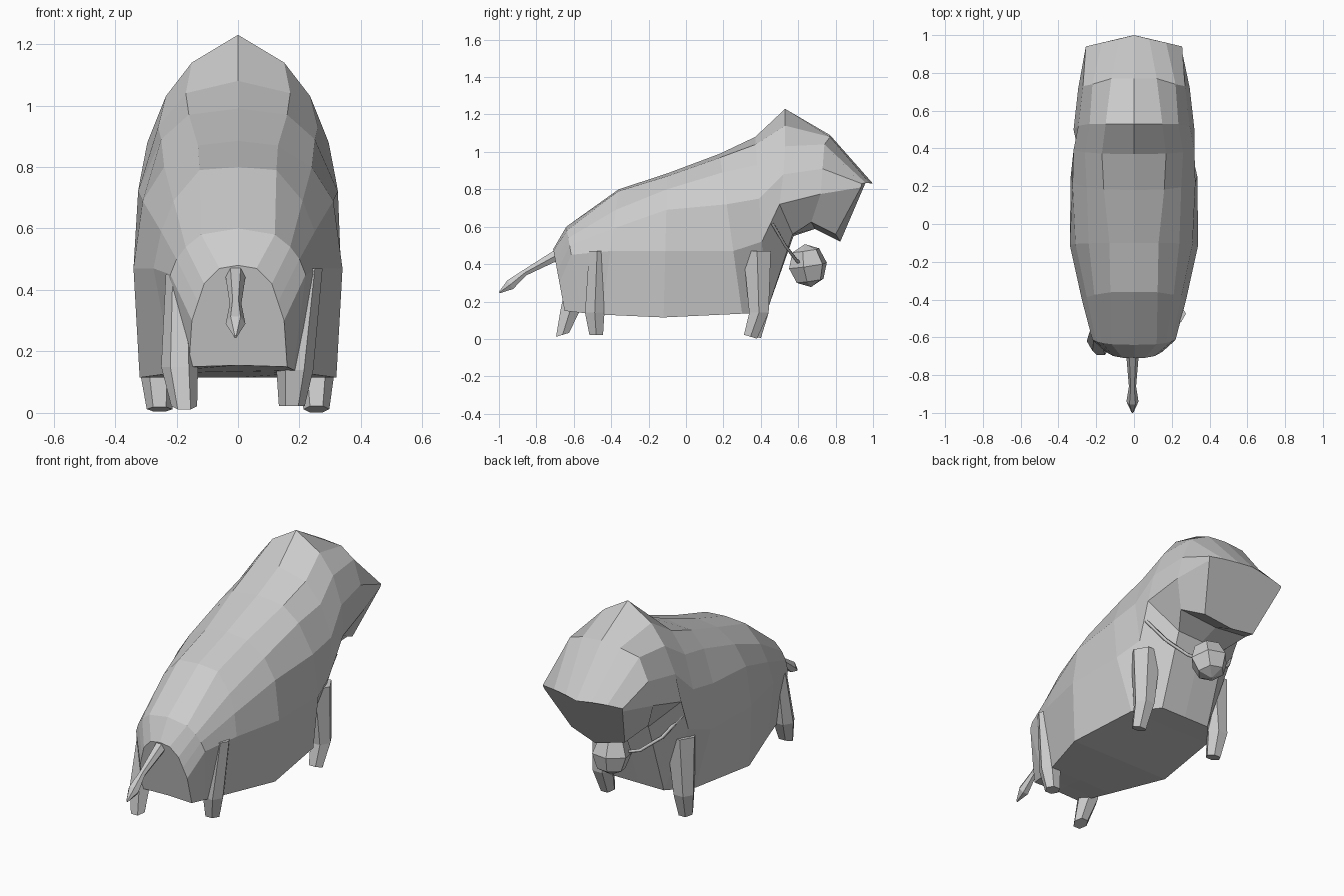
import bpy, bmesh, math
from mathutils import Vector

if "Cube" in bpy.data.objects:
    bpy.data.objects.remove(bpy.data.objects["Cube"])


def loft(name, rings):
    """Skin a list of equal-length point rings and cap both ends."""
    bm = bmesh.new()
    vs = [[bm.verts.new(p) for p in r] for r in rings]
    n = len(vs[0])
    for a, b in zip(vs, vs[1:]):
        for i in range(n):
            bm.faces.new((a[i], a[(i + 1) % n], b[(i + 1) % n], b[i]))
    bm.faces.new(vs[0])
    bm.faces.new(vs[-1][::-1])
    bmesh.ops.recalc_face_normals(bm, faces=bm.faces)
    me = bpy.data.meshes.new(name)
    bm.to_mesh(me)
    bm.free()
    ob = bpy.data.objects.new(name, me)
    bpy.context.collection.objects.link(ob)
    return ob


def mirrored(half):
    """Full ring from a half section that starts and ends on the centre line."""
    return half + [(-x, y, z) for x, y, z in half[-2:0:-1]]


def leaning(y_top, y_bottom, section):
    """Half section of (x, z) points whose y slides from top to bottom."""
    z0, z1 = section[0][1], section[-1][1]
    return [(x, y_top + (y_bottom - y_top) * (z0 - z) / (z0 - z1), z) for x, z in section]


def disc(centre, r, normal=(0, 0, 1), sides=6):
    q = Vector((0, 0, 1)).rotation_difference(Vector(normal))
    return [Vector(centre) + q @ Vector((r * math.cos(2 * math.pi * i / sides),
            r * math.sin(2 * math.pi * i / sides), 0)) for i in range(sides)]


# Torso sections from rump to shoulders
torso = [
    leaning(-.71, -.65, [(0, .48), (.06, .47), (.11, .42), (.13, .36), (.15, .30), (.16, .15), (0, .155)]),
    leaning(-.64, -.56, [(0, .60), (.12, .58), (.17, .54), (.20, .50), (.22, .45), (.18, .14), (0, .15)]),
    leaning(-.36, -.45, [(0, .80), (.125, .79), (.21, .69), (.25, .59), (.275, .47), (.21, .13), (0, .135)]),
    leaning(-.10, -.12, [(0, .885), (.13, .87), (.24, .80), (.31, .69), (.34, .47), (.32, .115), (0, .115)]),
    leaning(.18, .30, [(0, .99), (.16, .97), (.25, .89), (.325, .72), (.335, .47), (.27, .135), (0, .135)]),
    leaning(.37, .43, [(0, 1.08), (.17, 1.04), (.26, .93), (.32, .75), (.30, .52), (.16, .14), (0, .14)]),
]
# Head sections: crest and throat, brow and jaw, muzzle
head = [
    [(0, .53, 1.23), (.15, .53, 1.14), (.235, .53, 1.03), (.295, .52, .88), (.32, .50, .72),
     (.16, .57, .56), (0, .575, .55)],
    [(0, .77, 1.09), (.12, .77, 1.08), (.22, .74, 1.04), (.27, .73, .91), (.295, .72, .775),
     (.23, .67, .625), (0, .69, .588)],
    [(0, 1.0, .83), (.08, .98, .835), (.17, .96, .835), (.255, .94, .83), (.25, .935, .81),
     (.17, .80, .56), (0, .825, .52)],
]
loft("body", [mirrored(h) for h in torso + head])

# Legs: foot, ankle and upper leg merging into the body (last number is the upper radius)
legs = {
    "rear_leg_left": ((-.175, -.66, .022), (-.19, -.62, .15), (-.19, -.57, .45), (0, -.3, 1), .045),
    "rear_leg_right": ((.175, -.48, .022), (.185, -.488, .14), (.225, -.475, .47), (0, 0, 1), .05),
    "front_leg_right": ((.255, .345, .012), (.255, .39, .14), (.235, .38, .47), (0, .3, 1), .085),
    "front_leg_left": ((-.255, .365, .012), (-.26, .39, .14), (-.235, .38, .47), (0, .2, 1), .085),
}
for name, (foot, ankle, top, tilt, r) in legs.items():
    loft(name, [disc(foot, .042, tilt), disc(ankle, .06), disc(top, r)])

# Tail with a tufted tip
tail = [(-.66, .465, .036), (-.86, .355, .019), (-.94, .29, .032), (-.998, .248, .005)]
loft("tail", [disc((-.008, y, z), r, (0, -.8, -.5)) for y, z, r in tail])

# Collar strap around the throat
cu = bpy.data.curves.new("collar_strap", 'CURVE')
cu.dimensions = '3D'
cu.bevel_depth = .01
cu.bevel_resolution = 0
half = [(0, .63, .39), (.12, .59, .42), (.22, .53, .50), (.30, .46, .62)]
path = [(-x, y, z) for x, y, z in half[:0:-1]] + half
sp = cu.splines.new('POLY')
sp.points.add(len(path) - 1)
for p, co in zip(sp.points, path):
    p.co = (*co, 1)
bpy.context.collection.objects.link(bpy.data.objects.new("collar_strap", cu))

# Faceted bell hanging at the chest
bpy.ops.mesh.primitive_uv_sphere_add(segments=6, ring_count=4, radius=.116, location=(.015, .652, .392),
                                     rotation=(.15, 0, .3))
bpy.context.object.name = "collar_bell"
bpy.context.object.scale = (.92, .92, 1)
